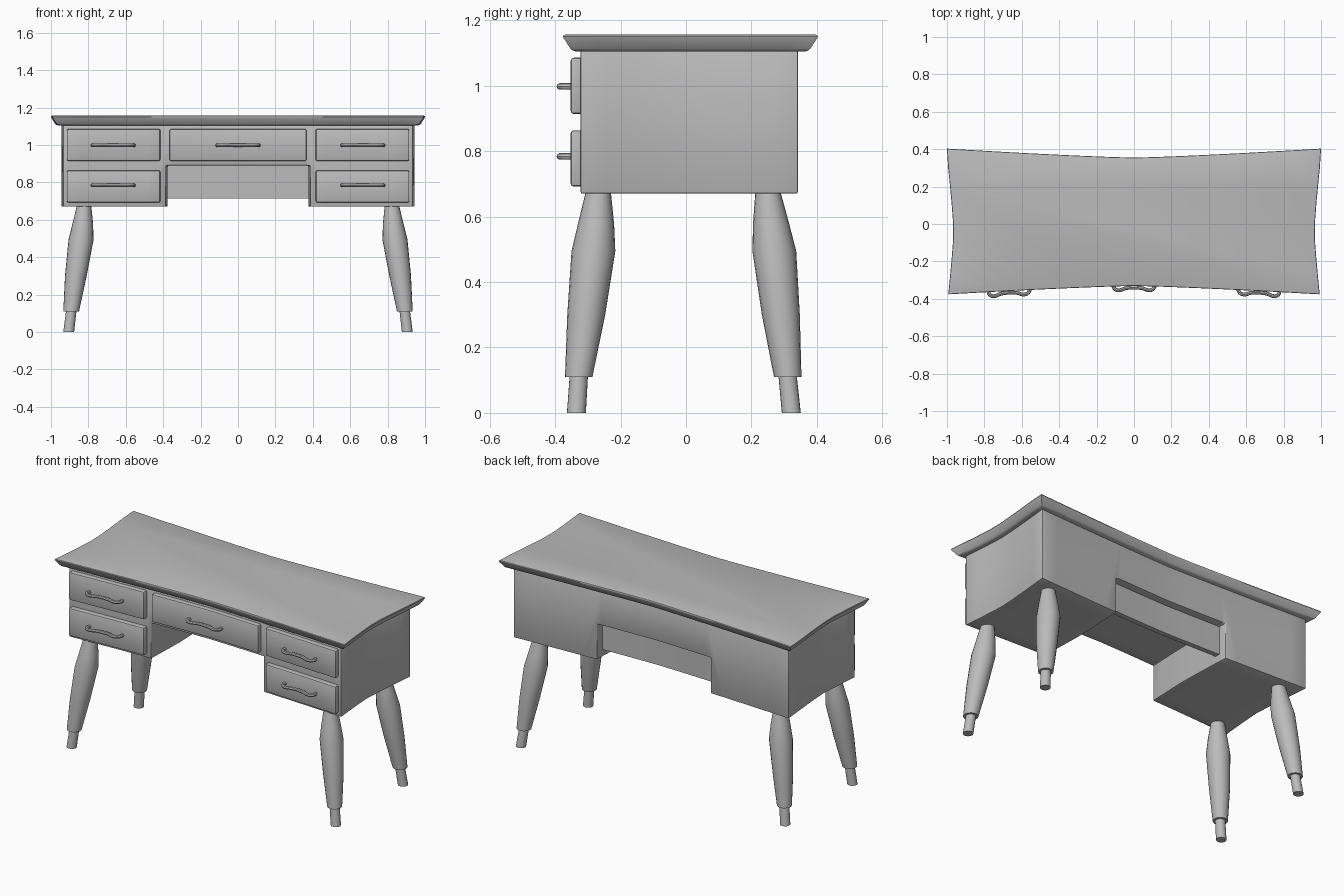
import bpy, bmesh, math
from mathutils import Vector

if "Cube" in bpy.data.objects:
    bpy.data.objects.remove(bpy.data.objects["Cube"])

# Single plain finish
grey = bpy.data.materials.new("plain grey")
grey.use_nodes = True
colour = (0.5, 0.5, 0.5, 1)
grey.diffuse_color = colour
grey.node_tree.nodes["Principled BSDF"].inputs["Base Color"].default_value = colour


def warp(p):
    """Pull the middle of every side inwards so the plan is concave."""
    x, y, z = p
    pinch_y = 0.12 * (1 - min(abs(x), 1) ** 1.25)
    pinch_x = 0.035 * (1 - min(abs(y + 0.04) / 0.4, 1) ** 1.25)
    return Vector((x * (1 - pinch_x), y * (1 - pinch_y), z))


def finish(name, bm, bevel=0, segments=2, angle=35):
    bmesh.ops.recalc_face_normals(bm, faces=bm.faces[:])
    mesh = bpy.data.meshes.new(name)
    bm.to_mesh(mesh)
    bm.free()
    obj = bpy.data.objects.new(name, mesh)
    bpy.context.collection.objects.link(obj)
    mesh.materials.append(grey)
    bpy.ops.object.select_all(action="DESELECT")
    obj.select_set(True)
    bpy.context.view_layer.objects.active = obj
    if bevel:
        mod = obj.modifiers.new("soft edges", "BEVEL")
        mod.width, mod.segments = bevel, segments
        mod.limit_method, mod.angle_limit = "ANGLE", math.radians(40)
        bpy.ops.object.modifier_apply(modifier=mod.name)
    bpy.ops.object.shade_smooth_by_angle(angle=math.radians(angle))
    return obj


def curved_prism(name, profile, y0, y1, bevel):
    """Extrude an x-z profile along y, slice it up and bend it to the plan."""
    bm = bmesh.new()
    face = bm.faces.new([bm.verts.new((x, y0, z)) for x, z in profile])
    out = bmesh.ops.extrude_face_region(bm, geom=[face])
    moved = [v for v in out["geom"] if isinstance(v, bmesh.types.BMVert)]
    bmesh.ops.translate(bm, verts=moved, vec=(0, y1 - y0, 0))
    cuts = [((i * 0.12, 0, 0), (1, 0, 0)) for i in range(-7, 8)]
    if y1 - y0 > 0.3:
        cuts += [((0, -0.04 + i * 0.1, 0), (0, 1, 0)) for i in range(-2, 4)]
    for co, no in cuts:
        geom = bm.verts[:] + bm.edges[:] + bm.faces[:]
        bmesh.ops.bisect_plane(bm, geom=geom, plane_co=co, plane_no=no)
    for v in bm.verts:
        v.co = warp(v.co)
    return finish(name, bm, bevel)


def rect(x0, x1, z0, z1):
    return [(x0, z0), (x1, z0), (x1, z1), (x0, z1)]


def loft(name, rings, angle):
    bm = bmesh.new()
    loops = [[bm.verts.new(p) for p in ring] for ring in rings]
    n = len(loops[0])
    for a, b in zip(loops, loops[1:]):
        for i in range(n):
            j = (i + 1) % n
            bm.faces.new((a[i], a[j], b[j], b[i]))
    bm.faces.new(loops[0][::-1])
    bm.faces.new(loops[-1])
    return finish(name, bm, angle=angle)


# Carcass: two pedestals joined above the kneehole
half = [(0.39, 0.89), (0.39, 0.67), (0.945, 0.67), (0.945, 1.112)]
carcass = half + [(-x, z) for x, z in reversed(half)]
curved_prism("carcass", carcass, -0.325, 0.345, 0.006)

# Modesty panel set into the back of the kneehole
curved_prism("modesty_panel", rect(-0.39, 0.39, 0.715, 0.895), 0.255, 0.29, 0)


# Desktop: concave outline with a chamfered, rounded edge
def outline(inset, z):
    x, y0, y1 = 1 - inset, -0.376 + inset, 0.403 - inset
    corners = [(-x, y0, 16), (x, y0, 8), (x, y1, 16), (-x, y1, 8)]
    pts = []
    for k, (ax, ay, steps) in enumerate(corners):
        bx, by, _ = corners[(k + 1) % 4]
        for i in range(steps):
            t = i / steps
            pts.append(warp((ax + (bx - ax) * t, ay + (by - ay) * t, z)))
    return pts


edge = [(0.036, 1.105), (0.028, 1.108), (0.022, 1.113), (0.002, 1.145),
        (0, 1.15), (0.002, 1.155), (0.008, 1.157)]
loft("desktop", [outline(i, z) for i, z in edge], 40)


# Handles: wavy bars bent into the drawer front
def handle(name, x, z):
    curve = bpy.data.curves.new(name, "CURVE")
    curve.dimensions = "3D"
    curve.bevel_depth, curve.bevel_resolution = 0.01, 2
    curve.use_fill_caps = True
    path = [(-0.11, -0.35), (-0.108, -0.385), (-0.085, -0.4), (-0.04, -0.388),
            (0.04, -0.388), (0.085, -0.4), (0.108, -0.385), (0.11, -0.35)]
    spline = curve.splines.new("BEZIER")
    spline.bezier_points.add(len(path) - 1)
    spline.resolution_u = 4
    for point, (dx, y) in zip(spline.bezier_points, path):
        point.co = warp((x + dx, y, z))
        point.handle_left_type = point.handle_right_type = "AUTO"
    obj = bpy.data.objects.new(name, curve)
    bpy.context.collection.objects.link(obj)
    bpy.ops.object.select_all(action="DESELECT")
    obj.select_set(True)
    bpy.context.view_layer.objects.active = obj
    bpy.ops.object.convert(target="MESH")
    obj = bpy.context.object
    obj.data.materials.clear()
    obj.data.materials.append(grey)
    bpy.ops.object.shade_smooth_by_angle(angle=math.radians(40))


# Drawers with their handles
drawers = [("centre", 0, 0.37, 1.0)]
for side, sx in (("left", 1), ("right", -1)):
    drawers += [(side + "_upper", sx * 0.672, 0.252, 1.0),
                (side + "_lower", sx * 0.672, 0.252, 0.778)]
for label, x, w, z in drawers:
    front = rect(x - w, x + w, z - 0.086, z + 0.086)
    curved_prism(label + "_drawer", front, -0.357, -0.31, 0.009)
    handle(label + "_handle", x, z + (0.006 if z < 0.9 else -0.002))

# Legs: splayed turned legs with a stepped foot (z, radius, x, front y, back y)
leg = [(0, 0.029, 0.905, -0.335, 0.322), (0.11, 0.028, 0.892, -0.328, 0.311),
       (0.11, 0.042, 0.892, -0.328, 0.311), (0.3, 0.058, 0.867, -0.305, 0.29),
       (0.495, 0.067, 0.839, -0.283, 0.27), (0.58, 0.055, 0.83, -0.275, 0.26),
       (0.69, 0.036, 0.822, -0.267, 0.249)]
for side, sx in (("left", 1), ("right", -1)):
    for end, col in (("front", 3), ("back", 4)):
        rings = []
        for row in leg:
            z, r, x, y = row[0], row[1], row[2], row[col]
            turns = [i * math.tau / 20 for i in range(20)]
            rings.append([(sx * x + r * math.cos(a), y + r * math.sin(a), z) for a in turns])
        loft(end + "_" + side + "_leg", rings, 35)
